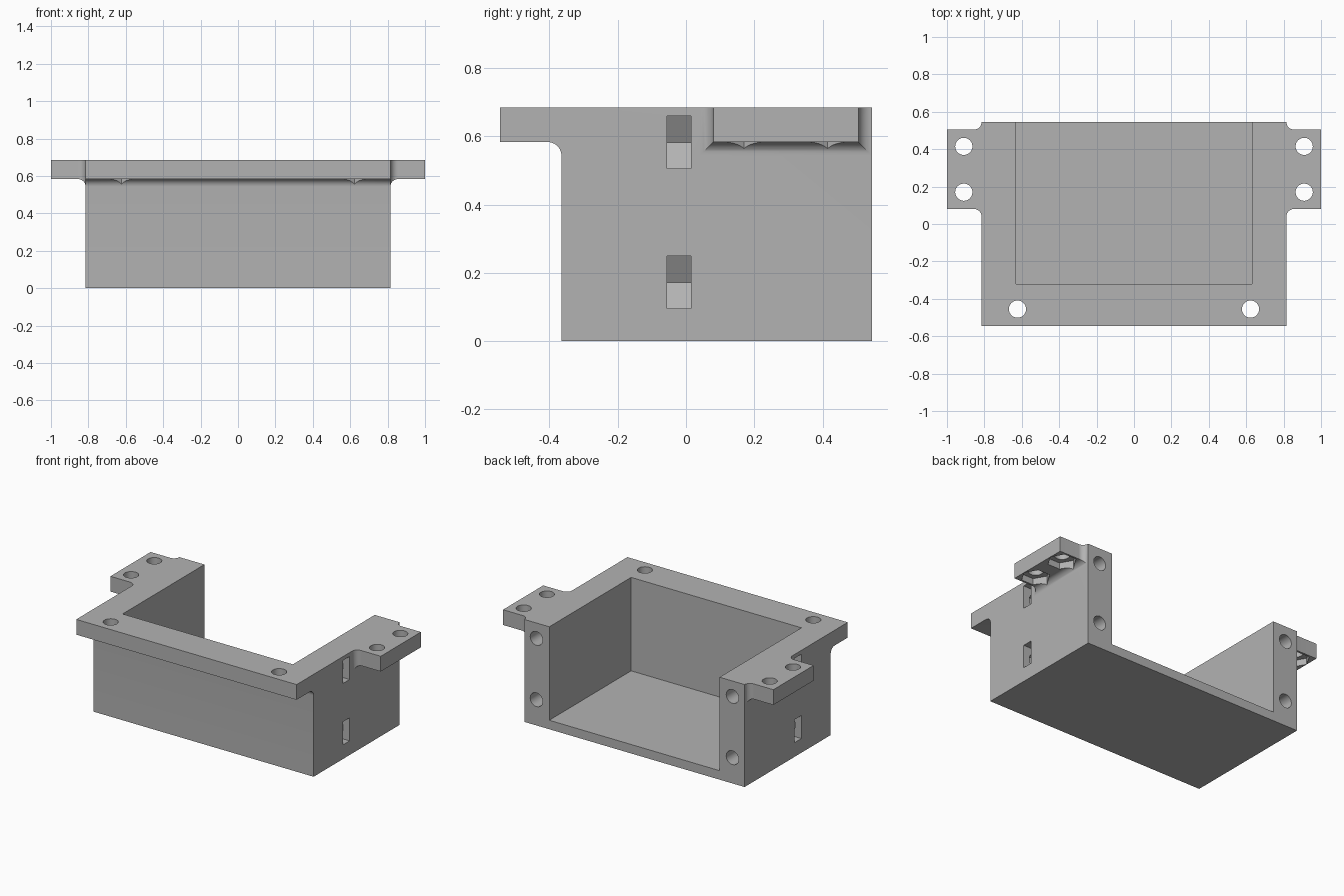
import bpy, bmesh, math
from mathutils import Matrix, Vector

cube = bpy.data.objects.get("Cube")
if cube:
    bpy.data.objects.remove(cube, do_unlink=True)

grey = bpy.data.materials.new("plain grey")
grey.use_nodes = True
colour = (0.45, 0.45, 0.45, 1)
grey.diffuse_color = colour
grey.node_tree.nodes["Principled BSDF"].inputs["Base Color"].default_value = colour

WIDE, FRONT, BACK, TOP = 0.815, -0.365, 0.545, 0.685
FLANGE_Z, FILLET = 0.583, 0.04
HOLE_R, NUT_R = 0.046, 0.089


def finish(name, bm):
    bmesh.ops.recalc_face_normals(bm, faces=bm.faces)
    mesh = bpy.data.meshes.new(name)
    bm.to_mesh(mesh)
    bm.free()
    mesh.materials.append(grey)
    ob = bpy.data.objects.new(name, mesh)
    bpy.context.collection.objects.link(ob)
    return ob


def box(name, lo, hi):
    lo, hi = Vector(lo), Vector(hi)
    bm = bmesh.new()
    bmesh.ops.create_cube(bm, size=1, matrix=Matrix.Translation((lo + hi) / 2)
                          @ Matrix.Diagonal((*(hi - lo), 1)))
    return finish(name, bm)


def rod(name, start, end, radius, sides, turn=0):
    """Prism between two points, with its corners turned about its axis."""
    start, end = Vector(start), Vector(end)
    axis = end - start
    bm = bmesh.new()
    bmesh.ops.create_cone(
        bm, cap_ends=True, segments=sides, radius1=radius, radius2=radius,
        depth=axis.length,
        matrix=Matrix.Translation((start + end) / 2)
        @ axis.to_track_quat('Z', 'Y').to_matrix().to_4x4()
        @ Matrix.Rotation(turn, 4, 'Z'))
    return finish(name, bm)


def flange(name, section, reach):
    """Loft of rectangles that flare into the wall along a concave fillet."""
    steps = [(-0.05, FILLET)]
    for i in range(11):
        a = math.pi / 2 * i / 10
        steps.append((FILLET * (1 - math.cos(a)), FILLET * (1 - math.sin(a))))
    steps.append((reach, 0))
    bm = bmesh.new()
    rings = [[bm.verts.new(p) for p in section(d, f)] for d, f in steps]
    for a, b in zip(rings, rings[1:]):
        for i in range(4):
            j = (i + 1) % 4
            bm.faces.new((a[i], a[j], b[j], b[i]))
    bm.faces.new(rings[0])
    bm.faces.new(rings[-1])
    return finish(name, bm)


def ear_section(side):
    def section(d, f):
        x, y0, y1, z = side * (WIDE + d), 0.08 - f, 0.505 + f, FLANGE_Z - f
        return (x, y0, z), (x, y1, z), (x, y1, TOP), (x, y0, TOP)
    return section


def lip_section(d, f):
    y, z = FRONT - d, FLANGE_Z - f
    return (-WIDE, y, z), (WIDE, y, z), (WIDE, y, TOP), (-WIDE, y, TOP)


def combine(target, tool, operation):
    mod = target.modifiers.new(operation.title(), 'BOOLEAN')
    mod.operation, mod.solver, mod.object = operation, 'EXACT', tool
    bpy.context.view_layer.objects.active = target
    bpy.ops.object.modifier_apply(modifier=mod.name)
    bpy.data.objects.remove(tool, do_unlink=True)


# Open-backed housing with its mounting flanges
housing = box("housing", (-WIDE, FRONT, 0), (WIDE, BACK, TOP))
combine(housing, flange("front_lip", lip_section, 0.18), 'UNION')
for side in (-1, 1):
    combine(housing, flange("side_ear", ear_section(side), 1 - WIDE), 'UNION')
combine(housing, box("cavity", (-0.63, -0.32, 0.06), (0.63, 1, 1)), 'DIFFERENCE')

for side in (-1, 1):
    # Vertical bolt holes with hexagonal nut recesses underneath
    for x, y, on_ear in ((0.91, 0.17, True), (0.91, 0.415, True), (0.623, -0.455, False)):
        x *= side
        combine(housing, rod("bolt_hole", (x, y, 0.5), (x, y, 0.8), HOLE_R, 32), 'DIFFERENCE')
        # One hexagon corner points at the wall
        turn = math.pi / 2 if on_ear else 0
        bm_turn = turn if on_ear else 0
        nut = rod("nut_recess", (x, y, 0.5), (x, y, 0.625), NUT_R, 6, bm_turn)
        corner = max(abs(v.co.x - x) for v in nut.data.vertices)
        points_sideways = corner > NUT_R * 0.95
        if points_sideways != on_ear:
            nut.data.transform(Matrix.Translation((x, y, 0)) @ Matrix.Rotation(math.pi / 2, 4, 'Z')
                               @ Matrix.Translation((-x, -y, 0)))
        combine(housing, nut, 'DIFFERENCE')

    # Horizontal bolt holes from the back, each crossing a side nut slot
    for z in (0.172, 0.582):
        x = side * 0.725
        combine(housing, rod("back_hole", (x, -0.1, z), (x, 0.7, z), HOLE_R, 32), 'DIFFERENCE')
        pocket = rod("slot_end", (x, -0.055, z), (x, 0.015, z), NUT_R, 6)
        if max(abs(v.co.x - x) for v in pocket.data.vertices) < NUT_R * 0.95:
            pocket.data.transform(Matrix.Translation((x, 0, z)) @ Matrix.Rotation(math.pi / 2, 4, 'Y')
                                  @ Matrix.Translation((-x, 0, -z)))
        combine(housing, pocket, 'DIFFERENCE')
        half = NUT_R * math.cos(math.pi / 6)
        a, b = sorted((x, side * 0.9))
        combine(housing, box("nut_slot", (a, -0.055, z - half), (b, 0.015, z + half)), 'DIFFERENCE')

# Smooth the holes and fillets, keep the edges crisp
bpy.ops.object.select_all(action='DESELECT')
housing.select_set(True)
bpy.context.view_layer.objects.active = housing
bpy.ops.object.shade_smooth_by_angle(angle=math.radians(30))
